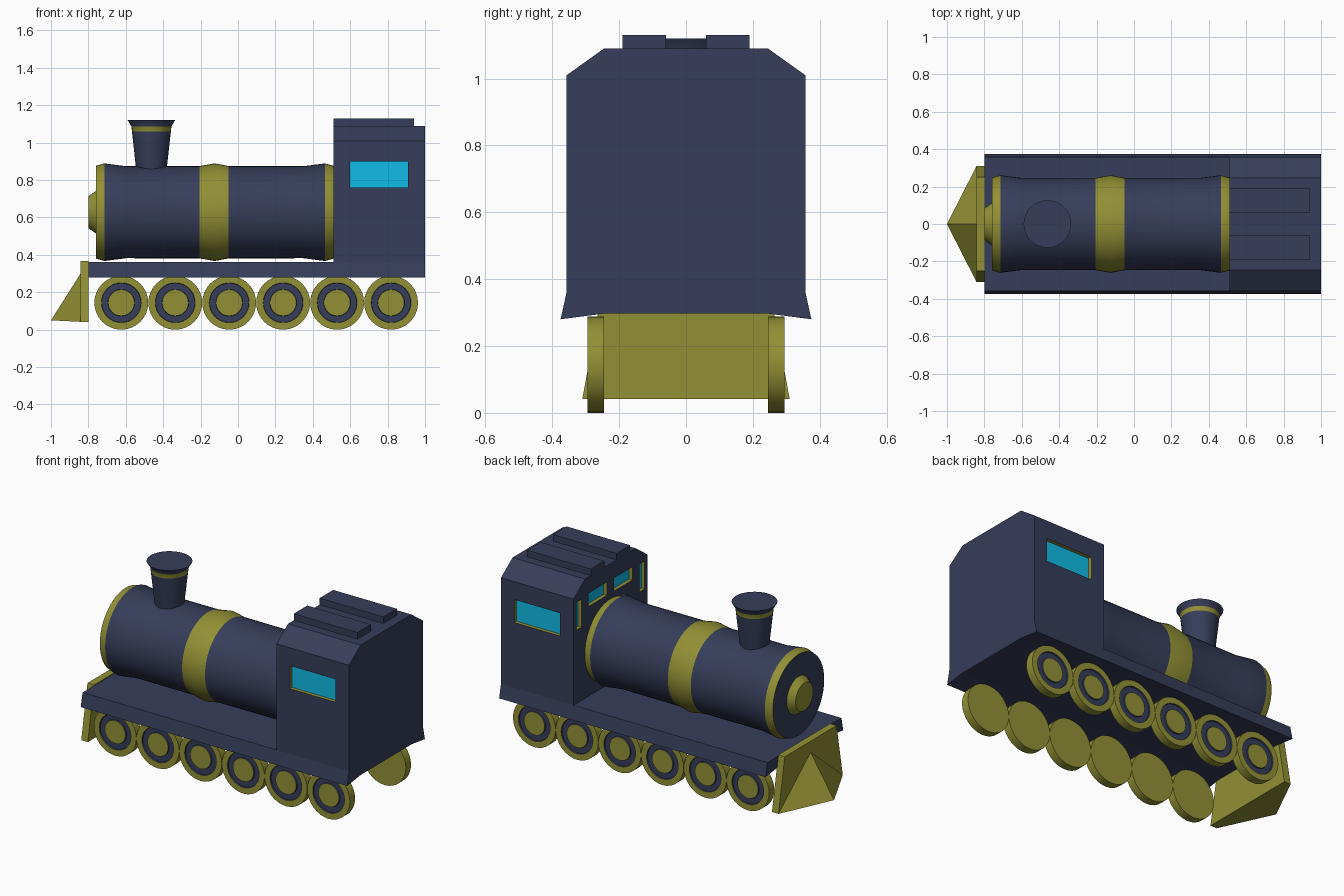
import bpy, bmesh
from math import cos, sin, tau, radians

if "Cube" in bpy.data.objects:
    bpy.data.objects.remove(bpy.data.objects["Cube"])


def material(name, rgb):
    m = bpy.data.materials.new(name)
    m.diffuse_color = (*rgb, 1)
    m.use_nodes = True
    m.node_tree.nodes["Principled BSDF"].inputs["Base Color"].default_value = m.diffuse_color
    return m


NAVY = material("navy_paint", (0.036, 0.047, 0.1))
OLIVE = material("olive_paint", (0.29, 0.28, 0.035))
GLASS = material("window_glass", (0.005, 0.5, 0.8))


def finish(name, bm, mats):
    bmesh.ops.recalc_face_normals(bm, faces=bm.faces[:])
    me = bpy.data.meshes.new(name)
    bm.to_mesh(me)
    bm.free()
    for m in mats:
        me.materials.append(m)
    ob = bpy.data.objects.new(name, me)
    bpy.context.collection.objects.link(ob)
    return ob


def activate(ob):
    bpy.ops.object.select_all(action='DESELECT')
    ob.select_set(True)
    bpy.context.view_layer.objects.active = ob


def lathe(name, axis, origin, profile, colours, segs=32):
    """profile: (distance, radius); colours: start cap, each band, end cap (0 navy, 1 olive)."""
    bm = bmesh.new()
    rings = []
    for t, r in profile:
        ring = []
        for i in range(segs):
            p = [r * cos(tau * i / segs), r * sin(tau * i / segs)]
            p.insert(axis, t)
            ring.append(bm.verts.new([o + c for o, c in zip(origin, p)]))
        rings.append(ring)
    bm.faces.new(rings[0]).material_index = colours[0]
    for a, b, c in zip(rings, rings[1:], colours[1:]):
        for i in range(segs):
            j = (i + 1) % segs
            bm.faces.new((a[i], a[j], b[j], b[i])).material_index = c
    bm.faces.new(rings[-1]).material_index = colours[-1]
    ob = finish(name, bm, [NAVY, OLIVE])
    activate(ob)
    bpy.ops.object.shade_smooth_by_angle(angle=radians(30))
    return ob


def extrude_x(name, half, x0, x1, mats):
    """Extrude a left-right symmetric (y, z) outline from x0 to x1."""
    outline = half + [(-y, z) for y, z in reversed(half)]
    bm = bmesh.new()
    f = bm.faces.new([bm.verts.new((x0, y, z)) for y, z in outline])
    g = bmesh.ops.extrude_face_region(bm, geom=[f])
    vs = [v for v in g['geom'] if isinstance(v, bmesh.types.BMVert)]
    bmesh.ops.translate(bm, verts=vs, vec=(x1 - x0, 0, 0))
    return finish(name, bm, mats)


def boxes(name, spans, mats, index=0):
    """One mesh of boxes, each given as (x0, x1, y0, y1, z0, z1)."""
    bm = bmesh.new()
    for x0, x1, y0, y1, z0, z1 in spans:
        for v in bmesh.ops.create_cube(bm, size=1)['verts']:
            v.co = (x1 if v.co.x > 0 else x0, y1 if v.co.y > 0 else y0, z1 if v.co.z > 0 else z0)
    for f in bm.faces:
        f.material_index = index
    return finish(name, bm, mats)


# Running board with flared skirt, and cab with chamfered roof
extrude_x("running_board", [(0.245, 0.297), (0.375, 0.28), (0.357, 0.362)], -0.8, 1.0, [NAVY])
cab = extrude_x("cab", [(0.357, 0.362), (0.357, 1.01), (0.245, 1.09)], 0.51, 1.0, [NAVY, OLIVE])

# Window recesses with olive reveals, and glass on their floors
D, G, OUT = 0.026, 0.004, 0.05
cuts, panes = [], []
for s in (-1, 1):
    def ys(a, b):
        return tuple(sorted((s * a, s * b)))
    cuts.append((0.60, 0.91, *ys(0.357 - D, 0.357 + OUT), 0.76, 0.90))
    panes.append((0.60, 0.91, *ys(0.357 - D, 0.357 - D + G), 0.76, 0.90))
    for a, b, z0, z1 in ((0.035, 0.21, 0.91, 0.99), (0.28, 0.33, 0.81, 0.98)):
        cuts.append((0.51 - OUT, 0.51 + D, *ys(a, b), z0, z1))
        panes.append((0.51 + D - G, 0.51 + D, *ys(a, b), z0, z1))
cutter = boxes("window_cutter", cuts, [NAVY, OLIVE], 1)
cutter.hide_render = True
mod = cab.modifiers.new("windows", 'BOOLEAN')
mod.operation, mod.solver, mod.object = 'DIFFERENCE', 'EXACT', cutter
activate(cab)
bpy.ops.object.modifier_apply(modifier=mod.name)
bpy.data.objects.remove(cutter)
boxes("window_glass", panes, [GLASS])

# Roof slabs
boxes("roof_slabs", [(0.51, 0.94, 0.06, 0.19, 1.08, 1.13),
                     (0.51, 0.94, -0.19, -0.06, 1.08, 1.13)], [NAVY])

# Boiler with flared ends and a middle band, plus its front cap
lathe("boiler", 0, (0, 0, 0.628),
      [(-0.76, 0.248), (-0.715, 0.261), (-0.60, 0.246), (-0.205, 0.247), (-0.125, 0.261),
       (-0.05, 0.247), (0.35, 0.246), (0.465, 0.261), (0.512, 0.248)],
      [0, 1, 0, 0, 1, 1, 0, 0, 1, 0], 48)
lathe("boiler_cap", 0, (0, 0, 0.628), [(-0.80, 0.085), (-0.755, 0.117)], [1, 1, 1])

# Chimney
lathe("chimney", 2, (-0.463, 0, 0),
      [(0.84, 0.08), (0.87, 0.083), (1.06, 0.104), (1.087, 0.107), (1.12, 0.127)],
      [0, 0, 0, 1, 0, 0])

# Wheels, six per side, with a recessed navy ring
for s, side in ((-1, "front"), (1, "back")):
    for i in range(6):
        lathe(f"wheel_{side}_{i + 1}", 1, (-0.624 + 0.2885 * i, 0, 0.144),
              [(s * t, r) for t, r in ((0.245, 0.144), (0.295, 0.144), (0.295, 0.107),
                                       (0.287, 0.105), (0.287, 0.072), (0.295, 0.07))],
              [1, 1, 1, 0, 0, 0, 1])

# Track clearer: tapered plate with a pointed wedge in front
extrude_x("clearer_plate", [(0.31, 0.042), (0.25, 0.368)], -0.842, -0.798, [OLIVE])
bm = bmesh.new()
for p in ((-1, 0, 0.05), (-0.842, 0.31, 0.042), (-0.842, -0.31, 0.042), (-0.842, 0, 0.30)):
    bm.verts.new(p)
bmesh.ops.convex_hull(bm, input=bm.verts[:])
finish("clearer_wedge", bm, [OLIVE])
